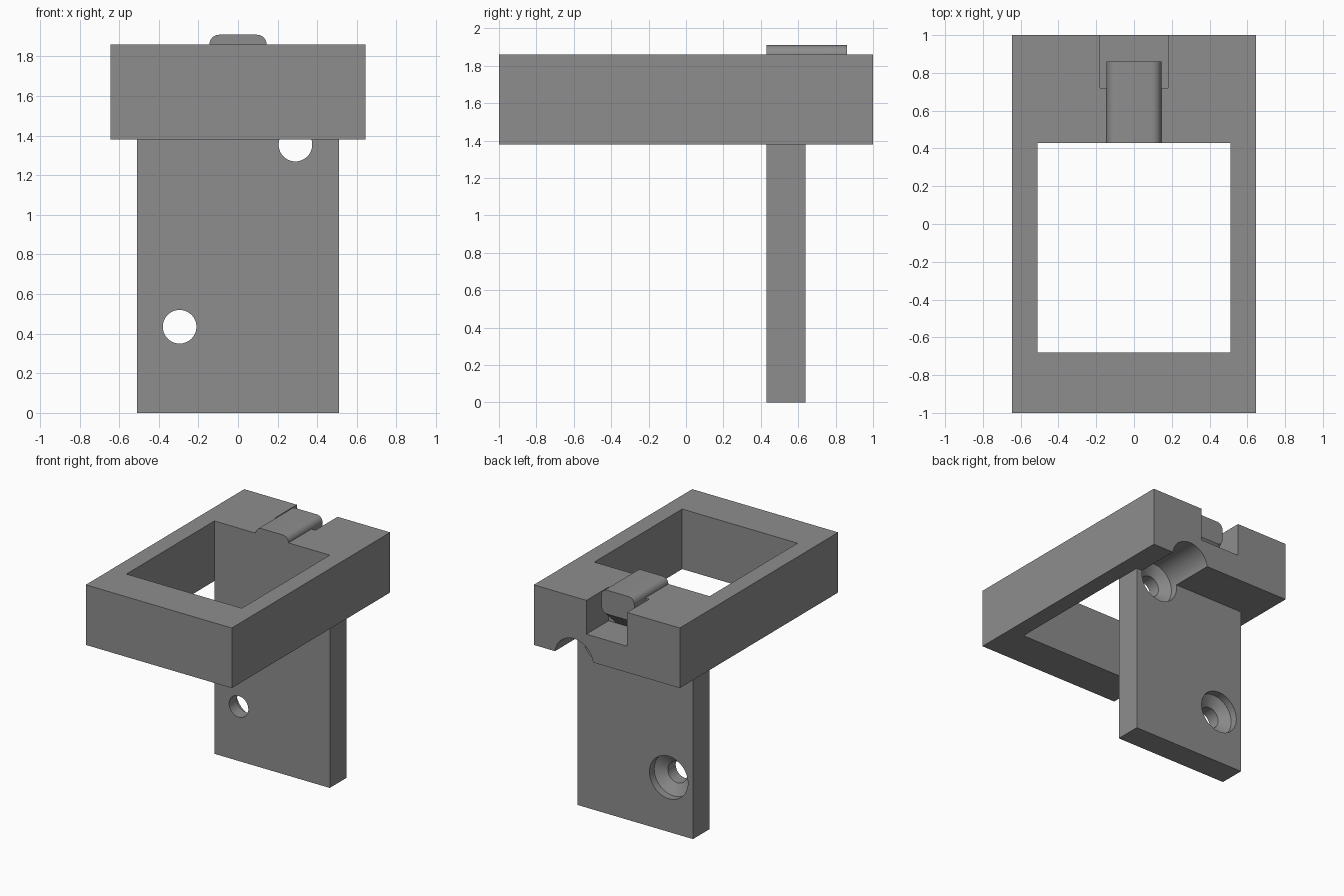
import bpy, bmesh, math

if "Cube" in bpy.data.objects:
    bpy.data.objects.remove(bpy.data.objects["Cube"])

grey = bpy.data.materials.new("plain_grey")
grey.diffuse_color = (0.27, 0.27, 0.27, 1)
grey.use_nodes = True
grey.node_tree.nodes["Principled BSDF"].inputs["Base Color"].default_value = grey.diffuse_color


def loft(name, rings):
    """Solid skinned through equal-length closed rings of points."""
    bm = bmesh.new()
    loops = [[bm.verts.new(p) for p in ring] for ring in rings]
    n = len(loops[0])
    for a, b in zip(loops, loops[1:]):
        for i in range(n):
            j = (i + 1) % n
            bm.faces.new((a[i], a[j], b[j], b[i]))
    bm.faces.new(loops[0])
    bm.faces.new(loops[-1])
    bmesh.ops.recalc_face_normals(bm, faces=bm.faces)
    me = bpy.data.meshes.new(name)
    bm.to_mesh(me)
    bm.free()
    me.materials.append(grey)
    ob = bpy.data.objects.new(name, me)
    bpy.context.collection.objects.link(ob)
    return ob


def box(name, x0, x1, y0, y1, z0, z1):
    return loft(name, [[(x0, y0, z), (x1, y0, z), (x1, y1, z), (x0, y1, z)] for z in (z0, z1)])


def circle(x, y, z, r, n=48):
    return [(x + r * math.cos(2 * math.pi * i / n), y, z + r * math.sin(2 * math.pi * i / n))
            for i in range(n)]


def rounded(y, w, z0, z1, r=0.05, n=8):
    """Rounded rectangle section facing along y."""
    pts = []
    corners = ((w - r, z1 - r), (r - w, z1 - r), (r - w, z0 + r), (w - r, z0 + r))
    for k, (cx, cz) in enumerate(corners):
        for i in range(n + 1):
            a = math.pi / 2 * (k + i / n)
            pts.append((cx + r * math.cos(a), y, cz + r * math.sin(a)))
    return pts


def boolean(target, tool, op):
    m = target.modifiers.new(op, 'BOOLEAN')
    m.operation, m.object, m.solver = op, tool, 'EXACT'
    bpy.context.view_layer.objects.active = target
    bpy.ops.object.modifier_apply(modifier=m.name)
    bpy.data.objects.remove(tool)


# rectangular frame with window, joined to the mounting plate
bracket = box("bracket", -0.645, 0.645, -1, 1, 1.38, 1.86)
boolean(bracket, box("window", -0.51, 0.51, -0.68, 0.43, 1.2, 2), 'DIFFERENCE')
boolean(bracket, box("plate", -0.51, 0.51, 0.43, 0.64, 0, 1.45), 'UNION')

# notch in the back bar
boolean(bracket, box("notch", -0.18, 0.18, 0.72, 1.1, 1.59, 2), 'DIFFERENCE')

# countersunk screw holes; the upper one also grooves the back bar
for x, z in ((-0.295, 0.435), (0.29, 1.355)):
    steps = ((0.3, 0.085), (0.53, 0.085), (0.58, 0.17), (1.1, 0.17))
    boolean(bracket, loft("screw_hole", [circle(x, y, z, r) for y, r in steps]), 'DIFFERENCE')

# rounded latch tongue with a sloped underside
tongue = loft("latch_tongue", [rounded(0.43, 0.145, 1.59, 1.91),
                               rounded(0.72, 0.145, 1.59, 1.91),
                               rounded(0.86, 0.145, 1.72, 1.91)])
boolean(bracket, tongue, 'UNION')

bpy.ops.object.select_all(action='DESELECT')
bracket.select_set(True)
bpy.context.view_layer.objects.active = bracket
bpy.ops.object.shade_smooth_by_angle(angle=math.radians(25))
